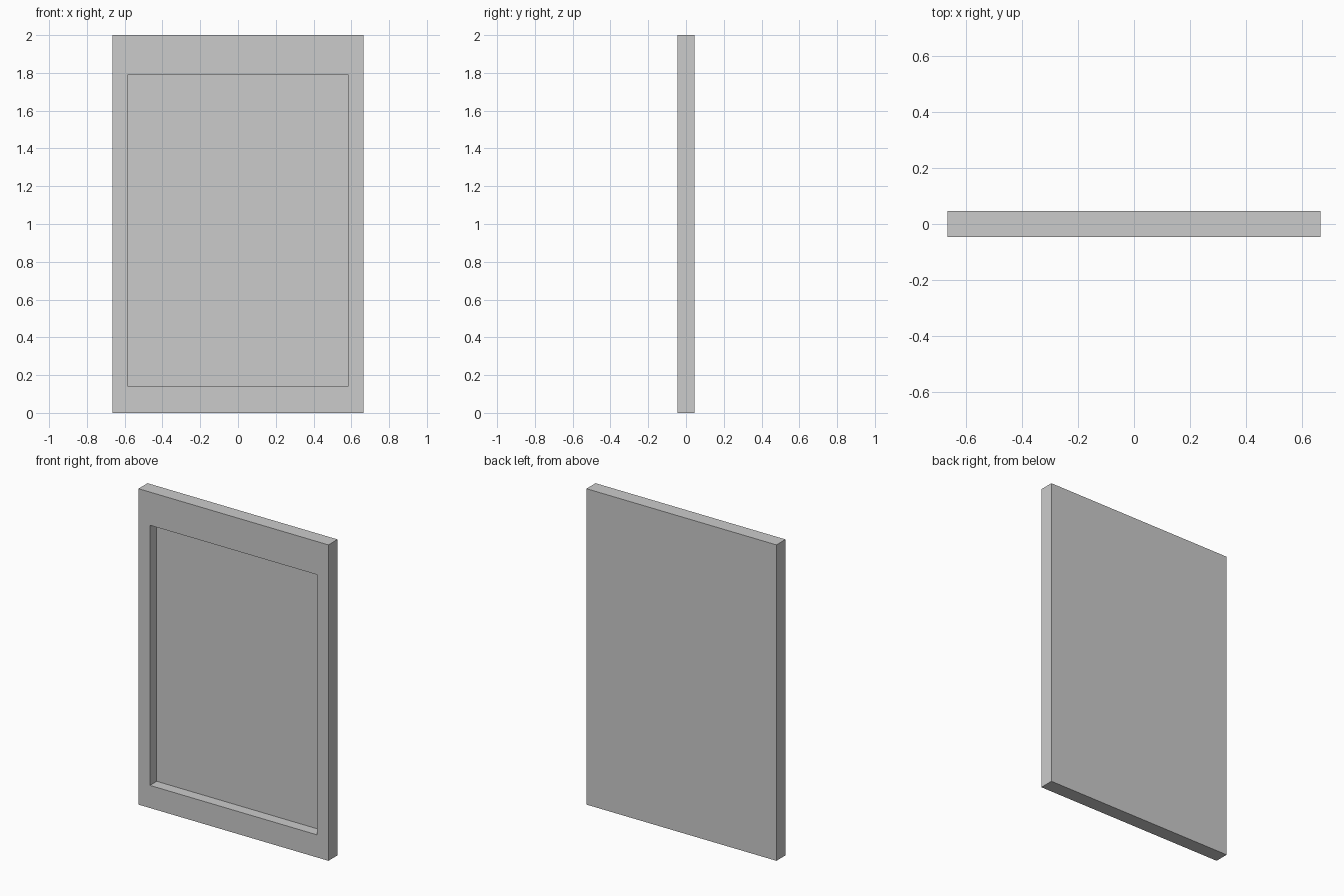
import bpy
import bmesh
from mathutils import Vector

if "Cube" in bpy.data.objects:
    bpy.data.objects.remove(bpy.data.objects["Cube"])

HALF_W, HALF_D, HEIGHT = 0.665, 0.0455, 2.0
IN_W, IN_BOTTOM, IN_TOP = 0.585, 0.143, 1.79
RECESS = 0.068

# Slab
bm = bmesh.new()
bmesh.ops.create_cube(bm, size=1.0)
for v in bm.verts:
    v.co = Vector((v.co.x * 2 * HALF_W, v.co.y * 2 * HALF_D, (v.co.z + 0.5) * HEIGHT))

# Front border, wider at top and bottom than at the sides
front = min(bm.faces, key=lambda f: f.calc_center_median().y)
bmesh.ops.inset_region(bm, faces=[front], thickness=0.05)
for v in front.verts:
    v.co.x = IN_W if v.co.x > 0 else -IN_W
    v.co.z = IN_TOP if v.co.z > HEIGHT / 2 else IN_BOTTOM

# Sunken panel with straight walls
panel = bmesh.ops.extrude_discrete_faces(bm, faces=[front])["faces"][0]
bmesh.ops.translate(bm, verts=panel.verts, vec=(0, RECESS, 0))
bmesh.ops.recalc_face_normals(bm, faces=bm.faces)

mesh = bpy.data.meshes.new("recessed_panel")
bm.to_mesh(mesh)
bm.free()
bpy.context.collection.objects.link(bpy.data.objects.new("recessed_panel", mesh))
